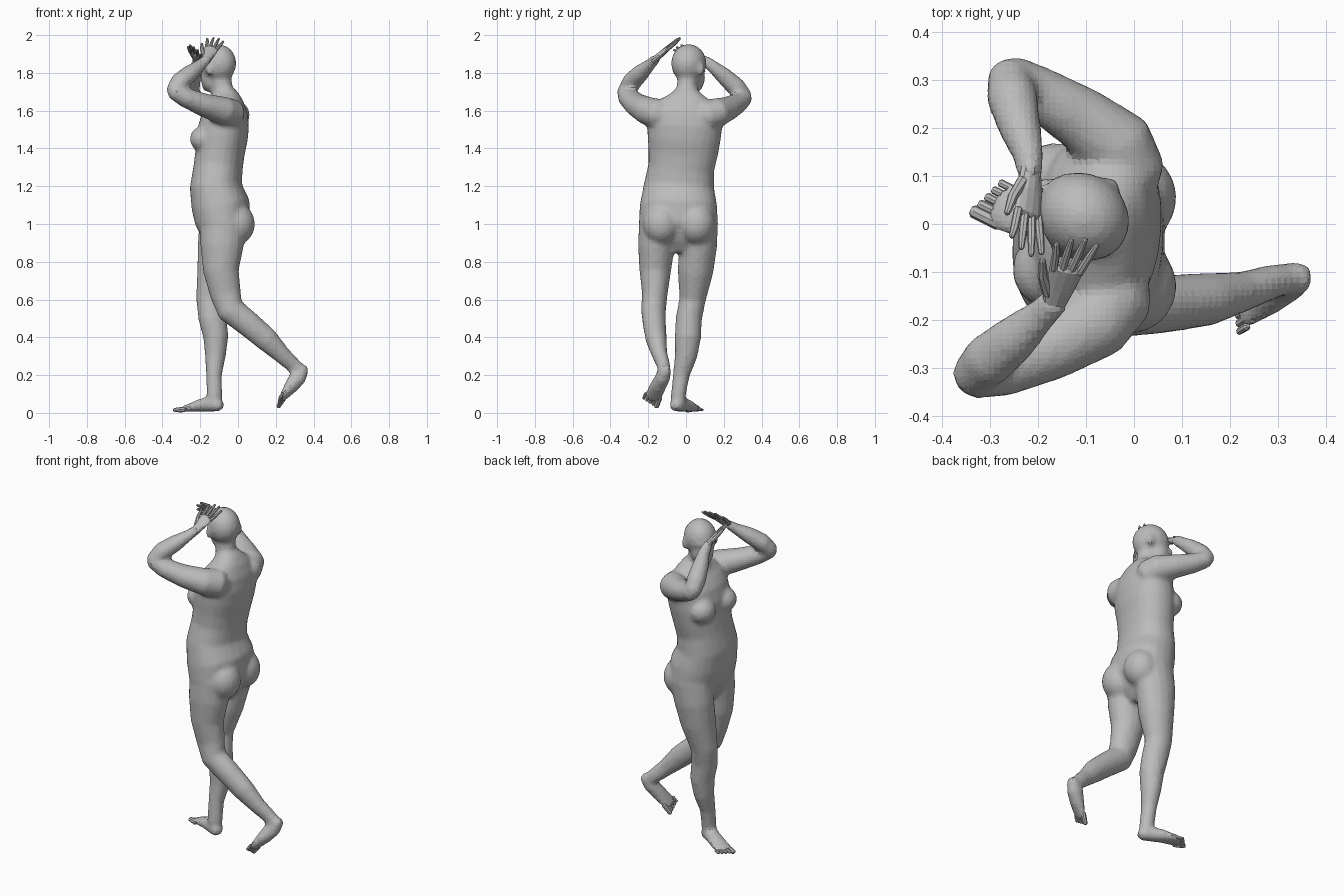
import bpy
import bmesh
import math
from mathutils import Vector, Matrix

default_cube = bpy.data.objects.get("Cube")
if default_cube:
    bpy.data.objects.remove(default_cube, do_unlink=True)

# One plain clay grey for the whole figure
clay = bpy.data.materials.new("clay_grey")
clay.use_nodes = True
clay_colour = (0.5, 0.5, 0.5, 1)
clay.diffuse_color = clay_colour
clay.node_tree.nodes["Principled BSDF"].inputs["Base Color"].default_value = clay_colour

SIDEWAYS = Vector((0, 1, 0))


def tube(bm, rings, across=SIDEWAYS, sides=16, boxy=1.0):
    """Loft closed elliptical rings (x, y, z, half width, half depth) with rounded ends."""
    points = [Vector(ring[:3]) for ring in rings]
    sizes = [ring[3:] for ring in rings]
    start = (points[0] - points[1]).normalized() * min(sizes[0]) * 0.6
    end = (points[-1] - points[-2]).normalized() * min(sizes[-1]) * 0.6
    points = [points[0] + start] + points + [points[-1] + end]
    sizes = [[s * 0.55 for s in sizes[0]]] + sizes + [[s * 0.55 for s in sizes[-1]]]
    last = len(points) - 1
    loops = []
    for i, (point, (width, depth)) in enumerate(zip(points, sizes)):
        along = (points[min(i + 1, last)] - points[max(i - 1, 0)]).normalized()
        u = (across - along * across.dot(along)).normalized()
        v = along.cross(u)
        loop = []
        for k in range(sides):
            angle = math.tau * k / sides
            c, s = math.cos(angle), math.sin(angle)
            c = math.copysign(abs(c) ** boxy, c)
            s = math.copysign(abs(s) ** boxy, s)
            loop.append(bm.verts.new(point + u * c * width + v * s * depth))
        loops.append(loop)
    faces = [bm.faces.new(loops[0]), bm.faces.new(loops[-1])]
    for low, high in zip(loops, loops[1:]):
        for k in range(sides):
            n = (k + 1) % sides
            faces.append(bm.faces.new((low[k], low[n], high[n], high[k])))
    bmesh.ops.recalc_face_normals(bm, faces=faces)


def ball(bm, centre, radii, yaw=0.0):
    matrix = (Matrix.Translation(centre) @ Matrix.Rotation(yaw, 4, "Z")
              @ Matrix.Diagonal((*radii, 1)))
    bmesh.ops.create_uvsphere(bm, u_segments=20, v_segments=14, radius=1, matrix=matrix)


def finish(name, bm):
    mesh = bpy.data.meshes.new(name)
    bm.to_mesh(mesh)
    bm.free()
    mesh.materials.append(clay)
    obj = bpy.data.objects.new(name, mesh)
    bpy.context.collection.objects.link(obj)
    return obj


body = bmesh.new()

# Torso, from the crotch up to the neck
tube(body, [
    (-.08, -.045, .91, .17, .10),
    (-.08, -.04, 1.0, .21, .145),
    (-.092, -.04, 1.1, .205, .155),
    (-.117, -.037, 1.2, .187, .138),
    (-.105, -.025, 1.3, .175, .13),
    (-.095, -.015, 1.38, .185, .13),
    (-.085, -.01, 1.46, .195, .137),
    (-.07, -.005, 1.54, .2, .13),
    (-.06, -.005, 1.6, .185, .11),
    (-.06, 0, 1.65, .14, .085),
    (-.07, 0, 1.69, .08, .065),
], across=Vector((.08, 1, 0)), sides=24, boxy=.9)
tube(body, [(-.07, 0, 1.62, .07, .07), (-.085, .005, 1.72, .055, .057),
            (-.1, .012, 1.82, .055, .06)])

# Breasts and buttocks
for y, chest_x in ((-.095, -.18), (.09, -.17)):
    ball(body, (chest_x, y, 1.45), (.075, .08, .07))
for y in (-.13, .055):
    ball(body, (-.01, y, 1.0), (.1, .1, .11))

# Head turned toward its right, with jaw, nose, brow, lips and ears
yaw = math.radians(-38)
face = Vector((-math.cos(yaw), -math.sin(yaw), 0))
side = Vector((-face.y, face.x, 0))
skull = Vector((-.105, .015, 1.85))


def on_head(forward, sideways, up):
    return skull + face * forward + side * sideways + Vector((0, 0, up))


ball(body, skull, (.1, .09, .102), yaw)
ball(body, on_head(.04, 0, -.07), (.062, .063, .085), yaw)
ball(body, on_head(.075, 0, -.125), (.025, .03, .025), yaw)
ball(body, on_head(.105, 0, -.06), (.022, .016, .022), yaw)
ball(body, on_head(.085, 0, -.01), (.018, .05, .016), yaw)
ball(body, on_head(.09, 0, -.098), (.018, .028, .012), yaw)
for way in (-1, 1):
    ball(body, on_head(-.005, way * .088, -.03), (.022, .014, .034), yaw)

# Standing leg and foot
tube(body, [
    (-.08, .06, 1.0, .11, .125),
    (-.1, .065, .88, .1, .115),
    (-.117, .05, .75, .095, .1),
    (-.145, .035, .6, .07, .078),
    (-.135, .015, .5, .07, .075),
    (-.117, .01, .4, .07, .067),
    (-.12, 0, .3, .06, .055),
    (-.127, -.025, .2, .045, .042),
    (-.125, -.04, .1, .04, .042),
    (-.125, -.04, .05, .04, .04),
])
foot_across = Vector((.45, .9, 0))
tube(body, [
    (-.1, -.055, .04, .038, .034),
    (-.15, -.03, .048, .042, .042),
    (-.2, .0, .04, .046, .034),
    (-.25, .025, .028, .052, .022),
    (-.285, .042, .021, .05, .016),
], across=foot_across)

# Raised leg and foot
tube(body, [
    (-.08, -.14, 1.0, .11, .125),
    (-.085, -.158, .88, .097, .115),
    (-.09, -.163, .75, .084, .095),
    (-.066, -.165, .63, .068, .083),
    (-.04, -.172, .545, .066, .075),
    (.05, -.168, .475, .062, .069),
    (.15, -.158, .39, .056, .064),
    (.23, -.14, .31, .042, .048),
    (.29, -.12, .255, .036, .042),
    (.32, -.115, .225, .034, .04),
])
raised_across = Vector((.1, 1, -.3))
tube(body, [
    (.348, -.11, .235, .034, .03),
    (.318, -.122, .19, .04, .047),
    (.282, -.148, .14, .044, .038),
    (.25, -.168, .1, .046, .024),
    (.23, -.18, .075, .045, .016),
], across=raised_across)

# Arms bent up toward the head
tube(body, [
    (-.03, -.14, 1.58, .08, .08),
    (-.08, -.205, 1.6, .075, .08),
    (-.18, -.26, 1.63, .062, .07),
    (-.28, -.305, 1.67, .052, .058),
    (-.34, -.322, 1.705, .045, .045),
], across=Vector((0, 0, 1)))
tube(body, [
    (-.34, -.32, 1.7, .045, .045),
    (-.305, -.285, 1.755, .056, .05),
    (-.25, -.24, 1.8, .05, .045),
    (-.195, -.19, 1.845, .035, .03),
    (-.165, -.16, 1.875, .032, .024),
], across=Vector((-.7, .7, 0)))
tube(body, [
    (-.01, .1, 1.57, .08, .08),
    (-.035, .165, 1.59, .078, .08),
    (-.11, .22, 1.61, .065, .068),
    (-.2, .275, 1.64, .054, .056),
    (-.26, .31, 1.67, .045, .046),
], across=Vector((0, 0, 1)))
tube(body, [
    (-.262, .31, 1.67, .045, .045),
    (-.255, .265, 1.725, .054, .052),
    (-.238, .2, 1.785, .045, .045),
    (-.22, .14, 1.835, .032, .034),
    (-.217, .1, 1.865, .026, .03),
], across=Vector((1, 0, 0)))

# Fuse the body forms into one softly blended, faceted skin
body = finish("body", body)
blend = body.modifiers.new("blend", "REMESH")
blend.mode = "VOXEL"
blend.voxel_size = 0.013
soften = body.modifiers.new("soften", "SMOOTH")
soften.factor = 0.5
soften.iterations = 5
graph = bpy.context.evaluated_depsgraph_get()
skin = bpy.data.meshes.new_from_object(body.evaluated_get(graph))
body.modifiers.clear()
body.data = skin
skin.polygons.foreach_set("use_smooth", [False] * len(skin.polygons))


def hand(name, wrist, tip, across):
    """Palm, four spread fingers and a thumb on the across side."""
    bm = bmesh.new()
    wrist, reach = Vector(wrist), Vector(tip) - Vector(wrist)
    across = Vector(across)
    across = (across - reach * across.dot(reach) / reach.length_squared).normalized()

    def place(along, out):
        return wrist + reach * along + across * out

    tube(bm, [(*place(-.1, 0), .024, .02), (*place(.2, 0), .032, .016),
              (*place(.5, 0), .037, .012)], across, 12)
    for i, length in enumerate((.86, .96, 1, .93)):
        out = .028 - .0187 * i
        tube(bm, [(*place(.48, out), .009, .01), (*place(.75, out * 1.3), .0085, .009),
                  (*place(length, out * 1.5), .006, .006)], across, 8)
    tube(bm, [(*place(.1, .02), .013, .013), (*place(.35, .045), .011, .011),
              (*place(.58, .058), .007, .007)], across, 8)
    return finish(name, bm)


hand("left_hand", (-.165, -.16, 1.875), (-.115, -.03, 1.985), (-.9, .2, .3))
hand("right_hand", (-.217, .1, 1.865), (-.225, -.06, 1.93), (-.7, .2, .6))


def toes(name, root, forward, across):
    """Five toes in a row, the big toe on the across side."""
    bm = bmesh.new()
    root, forward = Vector(root), Vector(forward).normalized()
    across = across.normalized()
    for i in range(5):
        radius = .014 if i == 0 else .0105 - .0006 * i
        base = root + across * (.036 - .0195 * i)
        tip = base + forward * (.038 - .006 * i)
        tube(bm, [(*(base - forward * .02), radius, radius), (*base, radius, radius),
                  (*tip, radius, radius * .8)], across, 8)
    return finish(name, bm)


toes("right_toes", (-.285, .042, .017), (-.9, .45, -.05), -foot_across)
toes("left_toes", (.23, -.18, .075), (-.5, -.3, -.8), raised_across)
